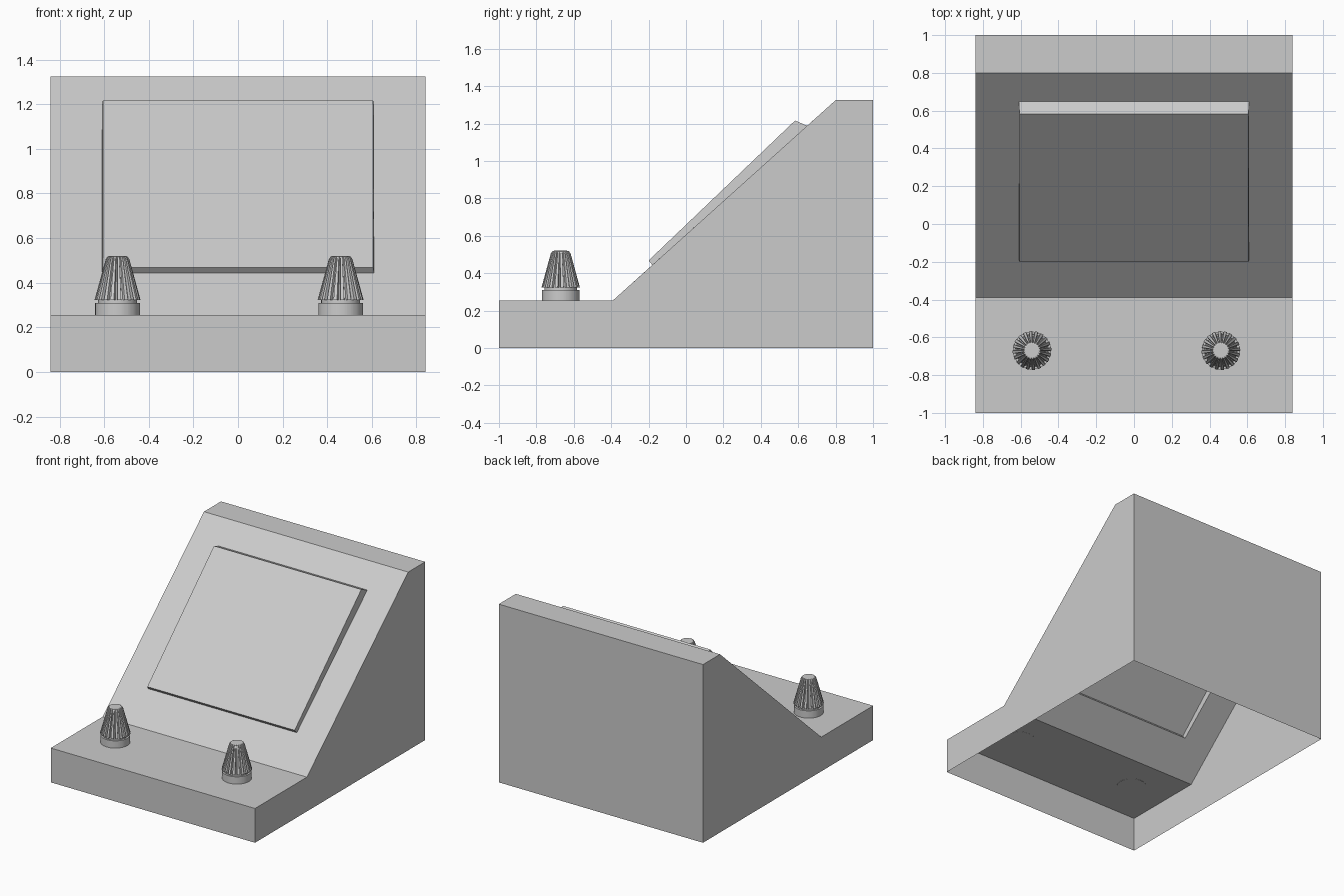
import bpy, bmesh, math

if "Cube" in bpy.data.objects:
    bpy.data.objects.remove(bpy.data.objects["Cube"])


def finish(bm, name):
    bmesh.ops.recalc_face_normals(bm, faces=bm.faces)
    me = bpy.data.meshes.new(name)
    bm.to_mesh(me)
    bm.free()
    ob = bpy.data.objects.new(name, me)
    bpy.context.collection.objects.link(ob)
    return ob


def bridge(bm, a, b):
    n = len(a)
    return [bm.faces.new((a[i], a[(i + 1) % n], b[(i + 1) % n], b[i])) for i in range(n)]


# Console housing: wedge shell, open underneath, with the screen raised from the ramp
W = 0.84
profile = [(-1, 0), (-1, 0.255), (-0.39, 0.255), (0.80, 1.325), (1, 1.325), (1, 0)]
bm = bmesh.new()
left = [bm.verts.new((-W, y, z)) for y, z in profile]
right = [bm.verts.new((W, y, z)) for y, z in profile]
bm.faces.new(left)
bm.faces.new(right)
for i in (0, 1, 3, 4):
    bm.faces.new((left[i], right[i], right[i + 1], left[i + 1]))


def rect(hw, low, high):
    return [bm.verts.new(p) for p in ((-hw, *low), (hw, *low), (hw, *high), (-hw, *high))]


ramp = [left[2], right[2], right[3], left[3]]
opening = rect(0.61, (-0.18, 0.444), (0.648, 1.188))
screen = rect(0.606, (-0.20, 0.468), (0.583, 1.216))
bridge(bm, ramp, opening)
bridge(bm, opening, screen)
bm.faces.new(screen)
finish(bm, "console_housing")


# Knobs: round foot, narrow neck, fluted tapering grip, small cap
RIDGES = 20


def ring(bm, cx, cy, z, r_out, r_in):
    verts = []
    for i in range(RIDGES):
        for frac, r in ((0.0, r_out), (0.5, r_out), (0.62, r_in), (0.88, r_in)):
            a = 2 * math.pi * (i + frac) / RIDGES
            verts.append(bm.verts.new((cx + r * math.cos(a), cy + r * math.sin(a), z)))
    return verts


def knob(name, cx, cy):
    bm = bmesh.new()
    levels = [(0.254, 0.1, 0.1), (0.309, 0.1, 0.1), (0.309, 0.087, 0.087),
              (0.323, 0.087, 0.087), (0.323, 0.103, 0.086), (0.505, 0.053, 0.044),
              (0.517, 0.045, 0.041), (0.520, 0.035, 0.035)]
    rings = [ring(bm, cx, cy, *lv) for lv in levels]
    for a, b in zip(rings, rings[1:]):
        bridge(bm, a, b)
    bm.faces.new(rings[0])
    bm.faces.new(rings[-1])
    ob = finish(bm, name)
    bpy.ops.object.select_all(action='DESELECT')
    ob.select_set(True)
    bpy.context.view_layer.objects.active = ob
    bpy.ops.object.shade_smooth_by_angle(angle=math.radians(25))


knob("left_knob", -0.54, -0.67)
knob("right_knob", 0.46, -0.67)
